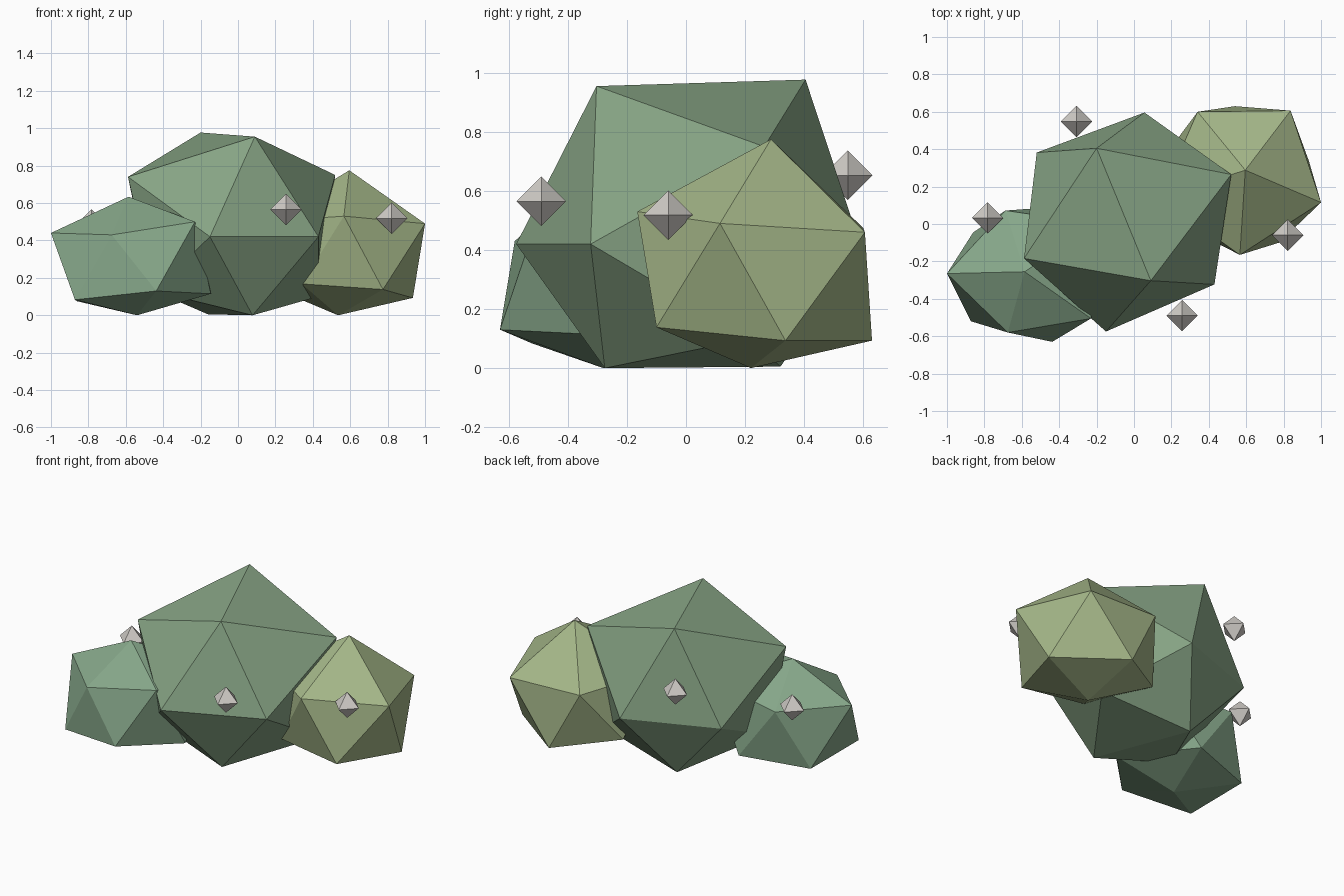
import bpy
import bmesh
from mathutils import Vector

cube = bpy.data.objects.get("Cube")
if cube:
    bpy.data.objects.remove(cube, do_unlink=True)


def make_material(name, rgb):
    """Create one flat, matt colour (linear values)."""
    mat = bpy.data.materials.new(name)
    mat.use_nodes = True
    color = (*rgb, 1.0)
    mat.diffuse_color = color
    shader = next(n for n in mat.node_tree.nodes if n.type == "BSDF_PRINCIPLED")
    shader.inputs["Base Color"].default_value = color
    shader.inputs["Roughness"].default_value = 0.9
    return mat


def faceted_solid(name, corners, material, location=(0, 0, 0)):
    """Wrap a flat-shaded convex skin around a few corner points."""
    bm = bmesh.new()
    for corner in corners:
        bm.verts.new(corner)
    result = bmesh.ops.convex_hull(bm, input=bm.verts)
    loose = [v for v in result["geom_interior"] if isinstance(v, bmesh.types.BMVert)]
    bmesh.ops.delete(bm, geom=loose, context="VERTS")
    bmesh.ops.recalc_face_normals(bm, faces=bm.faces)
    mesh = bpy.data.meshes.new(name)
    bm.to_mesh(mesh)
    bm.free()
    mesh.materials.append(material)
    obj = bpy.data.objects.new(name, mesh)
    obj.location = location
    bpy.context.collection.objects.link(obj)
    return obj


def rock(name, top, upper_ring, lower_ring, foot, material):
    """An uneven twenty-sided boulder: tip, two rings of five, foot."""
    return faceted_solid(name, [top, *upper_ring, *lower_ring, foot], material)


green = make_material("moss green", (0.245, 0.375, 0.236))
cool_green = make_material("cool green", (0.245, 0.395, 0.258))
olive = make_material("olive green", (0.376, 0.474, 0.250))
pale_grey = make_material("pale grey", (0.630, 0.604, 0.570))

# Large middle boulder
rock("middle_boulder",
     (-0.20, 0.405, 0.977),
     [(0.09, -0.303, 0.955), (0.52, 0.265, 0.75), (0.056, 0.596, 0.40),
      (-0.52, 0.382, 0.406), (-0.588, -0.184, 0.74)],
     [(-0.15, -0.575, 0.42), (0.43, -0.323, 0.42), (0.43, 0.22, 0.10),
      (-0.16, 0.32, 0.005), (-0.45, -0.2, 0.13)],
     (0.078, -0.275, 0.0), green)

# Low boulder on the model's right
rock("right_boulder",
     (-0.585, -0.255, 0.634),
     [(-1.0, -0.265, 0.44), (-0.675, -0.58, 0.43), (-0.23, -0.505, 0.50),
      (-0.2, 0.0, 0.48), (-0.687, 0.072, 0.44)],
     [(-0.872, -0.52, 0.083), (-0.437, -0.63, 0.13), (-0.145, -0.33, 0.115),
      (-0.44, 0.09, 0.10), (-0.86, -0.045, 0.075)],
     (-0.54, -0.28, 0.0), cool_green)

# Olive boulder on the model's left
rock("left_boulder",
     (0.595, 0.288, 0.775),
     [(1.0, 0.115, 0.49), (0.837, 0.606, 0.46), (0.34, 0.60, 0.475),
      (0.14, 0.14, 0.50), (0.566, -0.165, 0.53)],
     [(0.775, -0.10, 0.138), (0.935, 0.337, 0.093), (0.54, 0.63, 0.093),
      (0.18, 0.385, 0.15), (0.34, -0.05, 0.168)],
     (0.535, 0.22, 0.0), olive)

# Small floating eight-sided crystals
radius = 0.084
crystal_corners = [Vector(axis) * radius * side
                   for axis in ((1, 0, 0), (0, 1, 0), (0, 0, 1))
                   for side in (-1, 1)]
crystals = {
    "crystal_front": (0.257, -0.49, 0.565),
    "crystal_left": (0.822, -0.06, 0.518),
    "crystal_back": (-0.307, 0.548, 0.653),
    "crystal_right": (-0.783, 0.033, 0.482),
}
for crystal_name, place in crystals.items():
    faceted_solid(crystal_name, crystal_corners, pale_grey, place)
